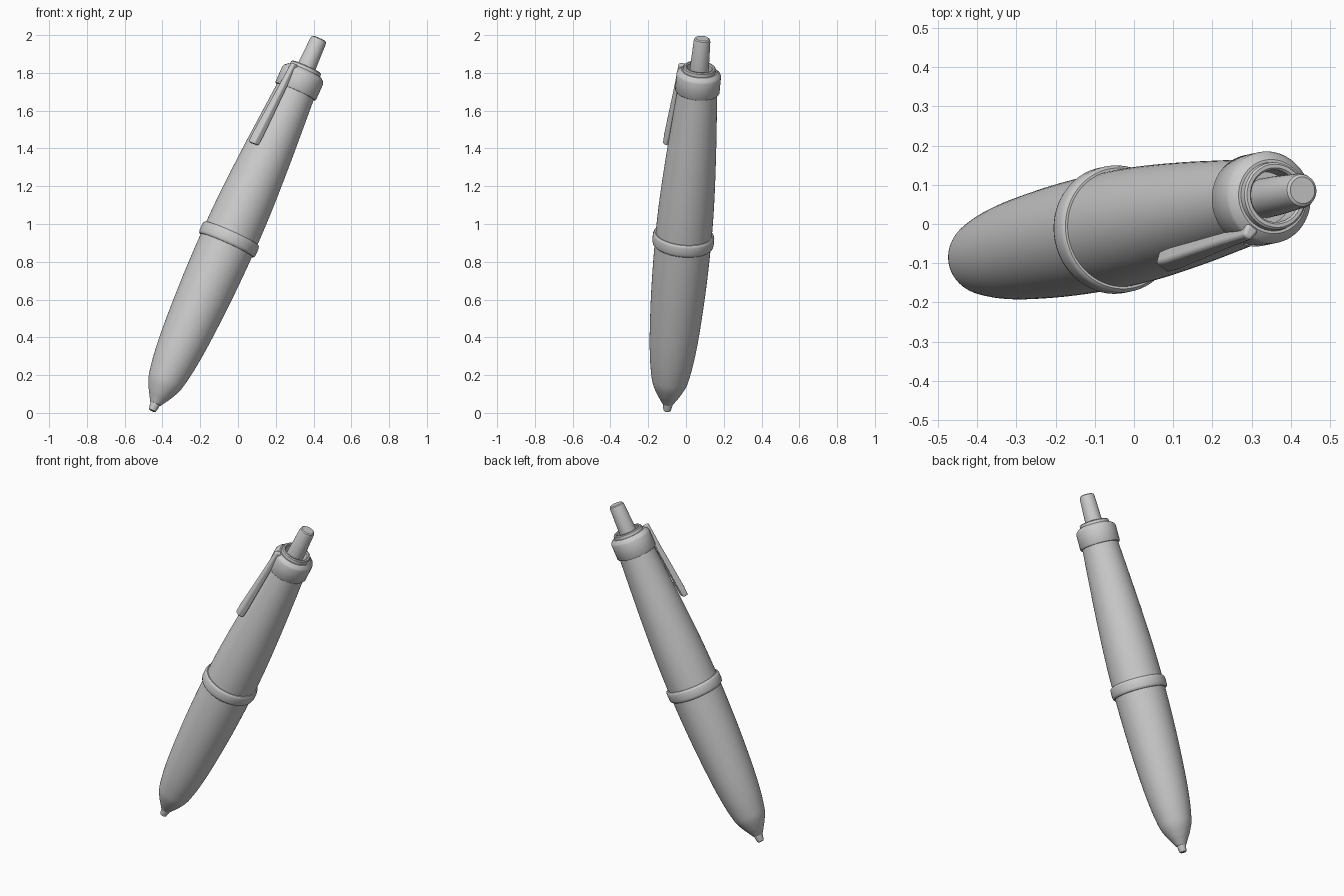
import bpy, bmesh, math
from mathutils import Matrix, Vector

if "Cube" in bpy.data.objects:
    bpy.data.objects.remove(bpy.data.objects["Cube"])

# Tilted pen frame: local z runs from nib to button, local -y points to the clip
axis = Vector((0.408, 0.0858, 0.909)).normalized()
out = Vector((-0.51, -0.81, 0.30))
out = (out - axis * out.dot(axis)).normalized()
side = axis.cross(out)
FRAME = Matrix.Translation((-0.455, -0.10, 0.01)) @ Matrix((side, -out, axis)).transposed().to_4x4()


def finish(name, bm, angle=35):
    bmesh.ops.recalc_face_normals(bm, faces=bm.faces)
    mesh = bpy.data.meshes.new(name)
    bm.to_mesh(mesh)
    bm.free()
    mesh.shade_smooth()
    mesh.set_sharp_from_angle(angle=math.radians(angle))
    ob = bpy.data.objects.new(name, mesh)
    bpy.context.collection.objects.link(ob)
    ob.matrix_world = FRAME
    return ob


def smooth_profile(pts, steps=5):
    p = [Vector(q) for q in pts]
    p = [2 * p[0] - p[1]] + p + [2 * p[-1] - p[-2]]
    res = []
    for i in range(1, len(p) - 2):
        a, b, c, d = p[i - 1:i + 3]
        for k in range(steps):
            t = k / steps
            res.append(0.5 * (2 * b + (c - a) * t + (2 * a - 5 * b + 4 * c - d) * t * t
                              + (3 * b - a - 3 * c + d) * t ** 3))
    return [tuple(v) for v in res] + [pts[-1]]


def lathe(name, profile, n=64):
    """profile: (distance along pen, radius); ends are capped."""
    bm = bmesh.new()
    rings = [[bm.verts.new((r * math.cos(2 * math.pi * i / n), r * math.sin(2 * math.pi * i / n), s))
              for i in range(n)] for s, r in profile]
    for a, b in zip(rings, rings[1:]):
        for i in range(n):
            j = (i + 1) % n
            bm.faces.new((a[i], a[j], b[j], b[i]))
    bm.faces.new(rings[0])
    bm.faces.new(rings[-1])
    return finish(name, bm)


# Writing tip
lathe("nib", [(0, 0.015), (0.004, 0.02), (0.03, 0.025), (0.07, 0.027)], 32)

# Barrel
lathe("barrel", smooth_profile([
    (0.043, 0.03), (0.07, 0.046), (0.1, 0.064), (0.15, 0.088), (0.2, 0.101), (0.3, 0.117),
    (0.45, 0.131), (0.7, 0.144), (0.97, 0.149), (1.2, 0.146), (1.45, 0.134),
    (1.65, 0.121), (1.88, 0.105)]))

# Middle band
lathe("middle_band", [(0.965, 0.14), (0.965, 0.155), (0.97, 0.16), (0.98, 0.163), (1.018, 0.163),
                      (1.028, 0.16), (1.033, 0.155), (1.033, 0.14)])

# Top collar with chamfer, raised lip and button hole
lathe("collar", [(1.86, 0.095), (1.86, 0.114), (1.866, 0.118), (1.955, 0.118), (1.966, 0.114),
                 (1.982, 0.095), (1.982, 0.088), (1.999, 0.086), (2.004, 0.081),
                 (2.004, 0.072), (1.998, 0.067), (1.94, 0.067)])

# Push button
lathe("push_button", [(1.93, 0.051), (2.0, 0.05), (2.155, 0.044), (2.165, 0.041), (2.17, 0.034)], 48)

# Clip: tapered strip with a narrower outer face
bm = bmesh.new()
loops = []
for s, inner, outer, w in [(1.505, 0.143, 0.176, 0.031), (1.56, 0.137, 0.174, 0.032),
                           (1.85, 0.112, 0.142, 0.022), (1.985, 0.095, 0.130, 0.018)]:
    loops.append([bm.verts.new(c) for c in ((-w, -inner, s), (w, -inner, s),
                                            (w * 0.65, -outer, s), (-w * 0.65, -outer, s))])
for a, b in zip(loops, loops[1:]):
    for i in range(4):
        j = (i + 1) % 4
        bm.faces.new((a[i], a[j], b[j], b[i]))
bm.faces.new(loops[0])
bm.faces.new(loops[-1])
clip = finish("clip", bm, 40)
bevel = clip.modifiers.new("bevel", 'BEVEL')
bevel.width = 0.008
bevel.segments = 3
bevel.limit_method = 'ANGLE'
